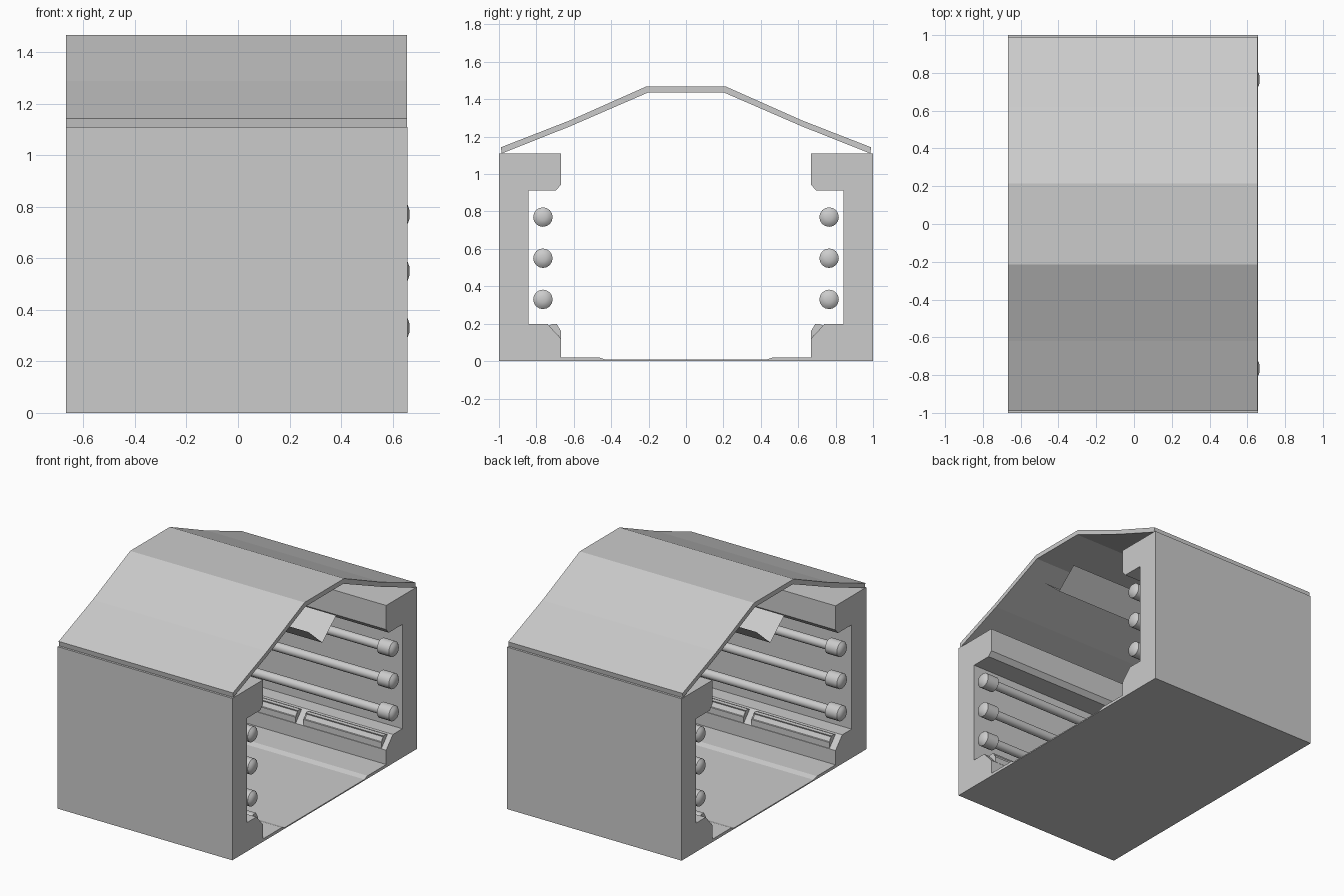
import bpy
import bmesh
from math import radians, cos, sin, tau
from mathutils import Vector

cube = bpy.data.objects.get("Cube")
if cube:
    bpy.data.objects.remove(cube)

grey = bpy.data.materials.new("plain_grey")
GREY = (0.6, 0.6, 0.6, 1)
grey.use_nodes = True
grey.diffuse_color = GREY
grey.node_tree.nodes["Principled BSDF"].inputs["Base Color"].default_value = GREY

X0, X1 = -0.667, 0.657


def finish(bm, name):
    mesh = bpy.data.meshes.new(name)
    bm.to_mesh(mesh)
    bm.free()
    mesh.materials.append(grey)
    obj = bpy.data.objects.new(name, mesh)
    bpy.context.collection.objects.link(obj)
    return obj


def extrude_x(name, profile, x0, x1, side=1, capped=True, closed=True):
    """Sweep a (y, z) profile along x; side=-1 mirrors it in y."""
    bm = bmesh.new()
    rings = [[bm.verts.new((x, y * side, z)) for y, z in profile] for x in (x0, x1)]
    n = len(profile)
    for i in range(n if closed else n - 1):
        j = (i + 1) % n
        bm.faces.new((rings[0][i], rings[0][j], rings[1][j], rings[1][i]))
    if capped:
        for ring in rings:
            bm.faces.new(ring)
    bmesh.ops.recalc_face_normals(bm, faces=bm.faces)
    return finish(bm, name)


def lathe_x(name, profile, y, z, sides=16):
    """Revolve an (x, radius) profile about an axis parallel to x."""
    bm = bmesh.new()
    rings = []
    for x, r in profile:
        rings.append([bm.verts.new((x, y + r * cos(tau * k / sides), z + r * sin(tau * k / sides)))
                      for k in range(sides)])
    for a, b in zip(rings, rings[1:]):
        for k in range(sides):
            m = (k + 1) % sides
            bm.faces.new((a[k], a[m], b[m], b[k]))
    bm.faces.new(rings[0])
    bm.faces.new(rings[-1])
    bmesh.ops.recalc_face_normals(bm, faces=bm.faces)
    for f in bm.faces:
        f.smooth = len(f.verts) == 4
    obj = finish(bm, name)
    bpy.context.view_layer.objects.active = obj
    obj.select_set(True)
    bpy.ops.object.shade_smooth_by_angle(angle=radians(30))
    obj.select_set(False)
    return obj


# Side walls: thick header, recessed middle and chamfered ledge
wall = [(1, 0), (1, 1.11), (0.667, 1.11), (0.667, 0.945), (0.695, 0.913), (0.842, 0.913),
        (0.842, 0.198), (0.74, 0.198), (0.667, 0.118), (0.667, 0)]
# Raised strips along the floor edges
border = [(0.667, 0), (0.667, 0.02), (0.465, 0.02), (0.43, 0.008), (0.43, 0)]
# Lamp housings sitting on the ledge chamfer
lamp = [(0.735, 0.19), (0.715, 0.198), (0.69, 0.197), (0.668, 0.16), (0.668, 0.12)]
# Rods with capped ends, running the length of the wall recess
half_rod = [(0.665, 0.018), (0.658, 0.038), (0.645, 0.052), (0.555, 0.052), (0.545, 0.03)]
rod = [(-x, r) for x, r in half_rod] + half_rod[::-1]

for side, label in ((1, "back"), (-1, "front")):
    extrude_x(label + "_wall", wall, X0, X1, side)
    extrude_x(label + "_floor_border", border, X0, X1, side)
    for x0, x1, end in ((-0.62, -0.03, "right"), (0.03, 0.62, "left")):
        housing = extrude_x(f"{label}_{end}_ledge_lamp", lamp, x0, x1, side)
        # Sink a panel into the sloping face
        bm = bmesh.new()
        bm.from_mesh(housing.data)
        bm.normal_update()
        face = max(bm.faces, key=lambda f: f.normal.dot(Vector((0, -side, 0.6))))
        bmesh.ops.inset_region(bm, faces=[face], thickness=0.008, depth=-0.006)
        bm.to_mesh(housing.data)
        bm.free()
    for level, z in enumerate((0.33, 0.55, 0.77)):
        lathe_x(f"{label}_rod_{level + 1}", rod, side * 0.765, z)

# Floor plate
extrude_x("floor", [(-0.68, 0), (0.68, 0), (0.68, 0.008), (-0.68, 0.008)], X0, X1)

# Faceted roof shell
outer = [(0.99, 1.143), (0.62, 1.287), (0.215, 1.467)]
inner = [(0.985, 1.11), (0.62, 1.255), (0.205, 1.435)]
mirrored = lambda pts: pts + [(-y, z) for y, z in reversed(pts)]
extrude_x("roof", mirrored(outer) + mirrored(inner)[::-1], -0.667, 0.655)

# Open-ended hanging trough under the roof
extrude_x("ceiling_trough", [(-0.15, 1.235), (0, 1.105), (0.15, 1.235)],
          -0.64, 0.64, capped=False, closed=False)
